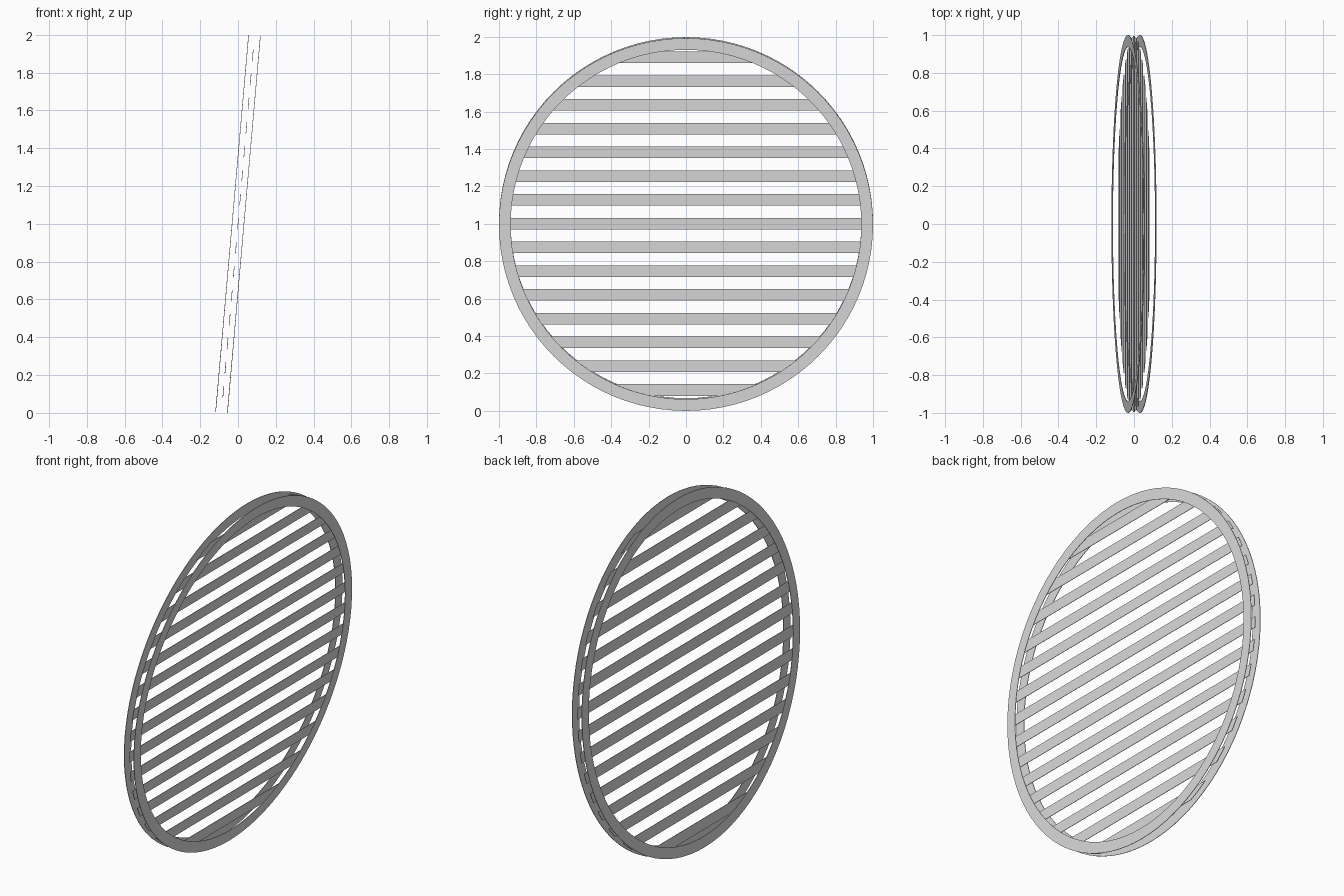
import bpy, bmesh, math
from mathutils import Matrix

cube = bpy.data.objects.get("Cube")
if cube:
    bpy.data.objects.remove(cube, do_unlink=True)

TILT = math.radians(5)
OUTER, INNER, SLAT_REACH = 1.0, 0.9375, 0.995
RING_OFFSET, THICKNESS = 0.0312, 0.003
SLAT_COUNT, SLAT_PITCH, SLAT_HEIGHT = 15, 0.1275, 0.0622
SEGMENTS = 96

grey = bpy.data.materials.new("light_grey")
grey.use_nodes = True
colour = (0.72, 0.72, 0.72, 1)
grey.diffuse_color = colour
grey.node_tree.nodes["Principled BSDF"].inputs["Base Color"].default_value = colour

# The whole grille leans towards +x and rests on the ground
LEAN = (Matrix.Translation((0, 0, OUTER * math.cos(TILT) + RING_OFFSET * math.sin(TILT)))
        @ Matrix.Rotation(TILT, 4, 'Y'))


def add_part(name, bm):
    """Lean the sheet and give it a thin gauge."""
    bm.transform(LEAN)
    mesh = bpy.data.meshes.new(name)
    bm.to_mesh(mesh)
    bm.free()
    mesh.materials.append(grey)
    obj = bpy.data.objects.new(name, mesh)
    bpy.context.collection.objects.link(obj)
    gauge = obj.modifiers.new("gauge", 'SOLIDIFY')
    gauge.thickness = THICKNESS
    gauge.offset = 0


def add_ring(name, x):
    """Thin flat ring facing along x."""
    bm = bmesh.new()
    loops = []
    for radius in (INNER, OUTER):
        angles = [math.tau * i / SEGMENTS for i in range(SEGMENTS)]
        loops.append([bm.verts.new((x, radius * math.cos(a), radius * math.sin(a)))
                      for a in angles])
    inner, outer = loops
    for i in range(SEGMENTS):
        j = (i + 1) % SEGMENTS
        bm.faces.new((inner[i], outer[i], outer[j], inner[j]))
    add_part(name, bm)


def add_slat(name, z):
    """Thin strip whose ends follow the round frame."""
    bm = bmesh.new()
    right, left = [], []
    for i in range(5):
        h = z + SLAT_HEIGHT * (i / 4 - 0.5)
        half = math.sqrt(SLAT_REACH ** 2 - h * h)
        right.append(bm.verts.new((0, half, h)))
        left.append(bm.verts.new((0, -half, h)))
    bm.faces.new(right + left[::-1])
    add_part(name, bm)


# Frame rings on both sides of the slats
add_ring("left_ring", RING_OFFSET)
add_ring("right_ring", -RING_OFFSET)

# Evenly spaced slats between the rings
for n in range(SLAT_COUNT):
    add_slat(f"slat_{n + 1}", (n - (SLAT_COUNT - 1) / 2) * SLAT_PITCH + 0.002)
